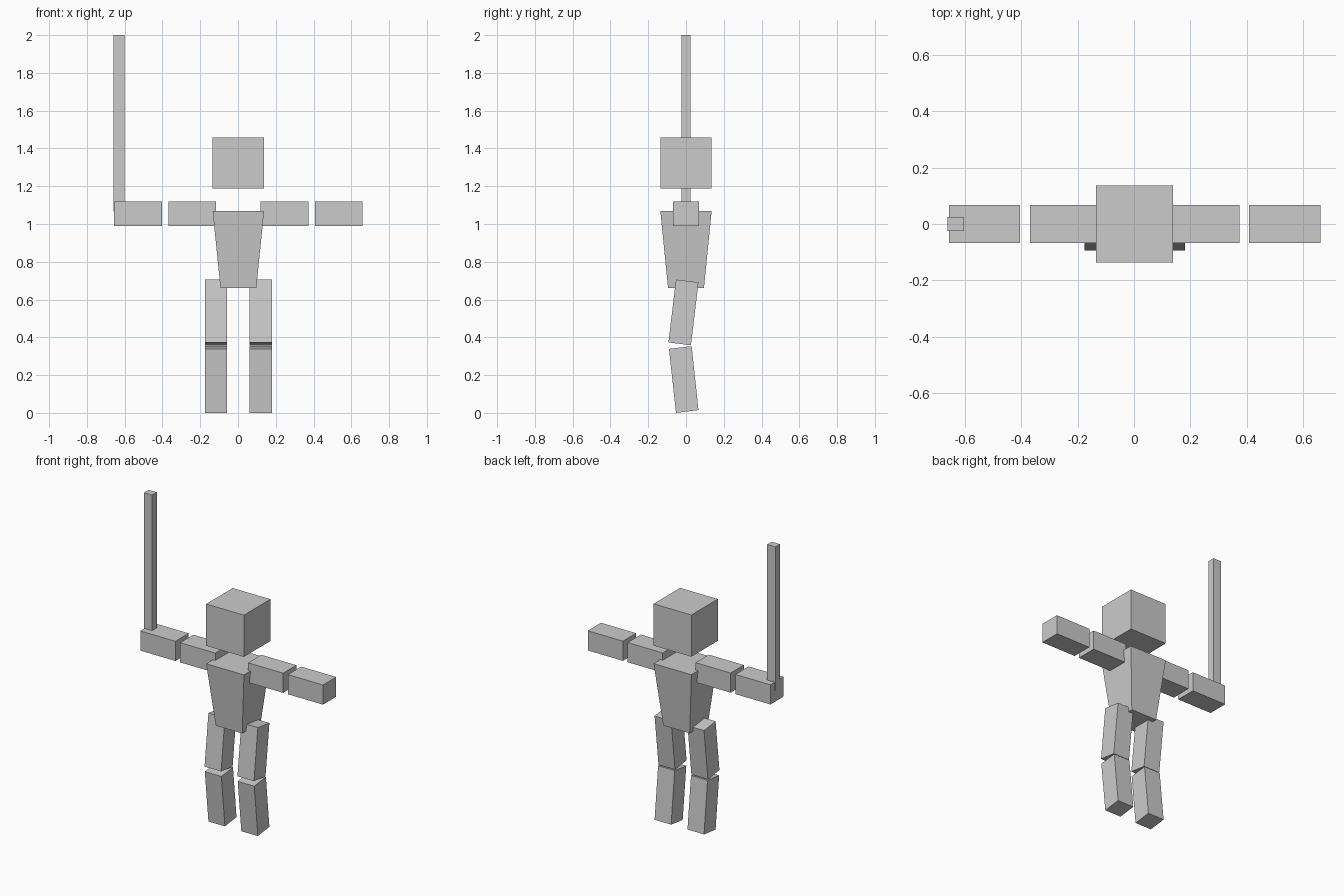
import bpy, bmesh

if "Cube" in bpy.data.objects:
    bpy.data.objects.remove(bpy.data.objects["Cube"])

grey = bpy.data.materials.new("plain grey")
grey.diffuse_color = (0.6, 0.6, 0.6, 1)
grey.use_nodes = True
grey.node_tree.nodes["Principled BSDF"].inputs["Base Color"].default_value = grey.diffuse_color
CX = 0.002  # body centre, nudged by the pole's overhang


def hull(name, bottom, top):
    """Six-sided block between two four-point rings."""
    bm = bmesh.new()
    a = [bm.verts.new(p) for p in bottom]
    b = [bm.verts.new(p) for p in top]
    bm.faces.new(a[::-1])
    bm.faces.new(b)
    for i in range(4):
        j = (i + 1) % 4
        bm.faces.new((a[i], a[j], b[j], b[i]))
    bmesh.ops.recalc_face_normals(bm, faces=bm.faces)
    mesh = bpy.data.meshes.new(name)
    bm.to_mesh(mesh)
    bm.free()
    mesh.materials.append(grey)
    obj = bpy.data.objects.new(name, mesh)
    bpy.context.collection.objects.link(obj)
    return obj


def rect(x0, x1, y, z):
    return [(x0, -y, z), (x1, -y, z), (x1, y, z), (x0, y, z)]


def block(name, x0, x1, y, z0, z1):
    return hull(name, rect(x0, x1, y, z0), rect(x0, x1, y, z1))


def leg_part(name, x0, x1, profile):
    """Side profile (y, z) extruded across x."""
    return hull(name, [(x0, y, z) for y, z in profile],
                [(x1, y, z) for y, z in profile])


# head and tapered torso
block("head", CX - 0.136, CX + 0.136, 0.136, 1.187, 1.459)
hull("torso", rect(CX - 0.095, CX + 0.095, 0.095, 0.662),
     rect(CX - 0.136, CX + 0.136, 0.136, 1.07))

# bent leg profiles
thigh = [(-0.093, 0.373), (0.026, 0.358), (0.066, 0.691), (-0.053, 0.706)]
shin = [(-0.053, 0.0), (0.066, 0.015), (0.030, 0.353), (-0.090, 0.339)]

# limbs on both sides
for side, s in (("left", -1), ("right", 1)):
    def span(a, b):
        return sorted((CX + s * a, CX + s * b))
    block(side + "_upper_arm", *span(0.118, 0.371), 0.068, 0.990, 1.118)
    block(side + "_forearm", *span(0.405, 0.658), 0.068, 0.990, 1.118)
    leg_part(side + "_thigh", *span(0.059, 0.178), thigh)
    leg_part(side + "_shin", *span(0.059, 0.178), shin)

# upright pole held at the end of one arm
block("pole", -0.660, -0.602, 0.024, 1.065, 2.0)
